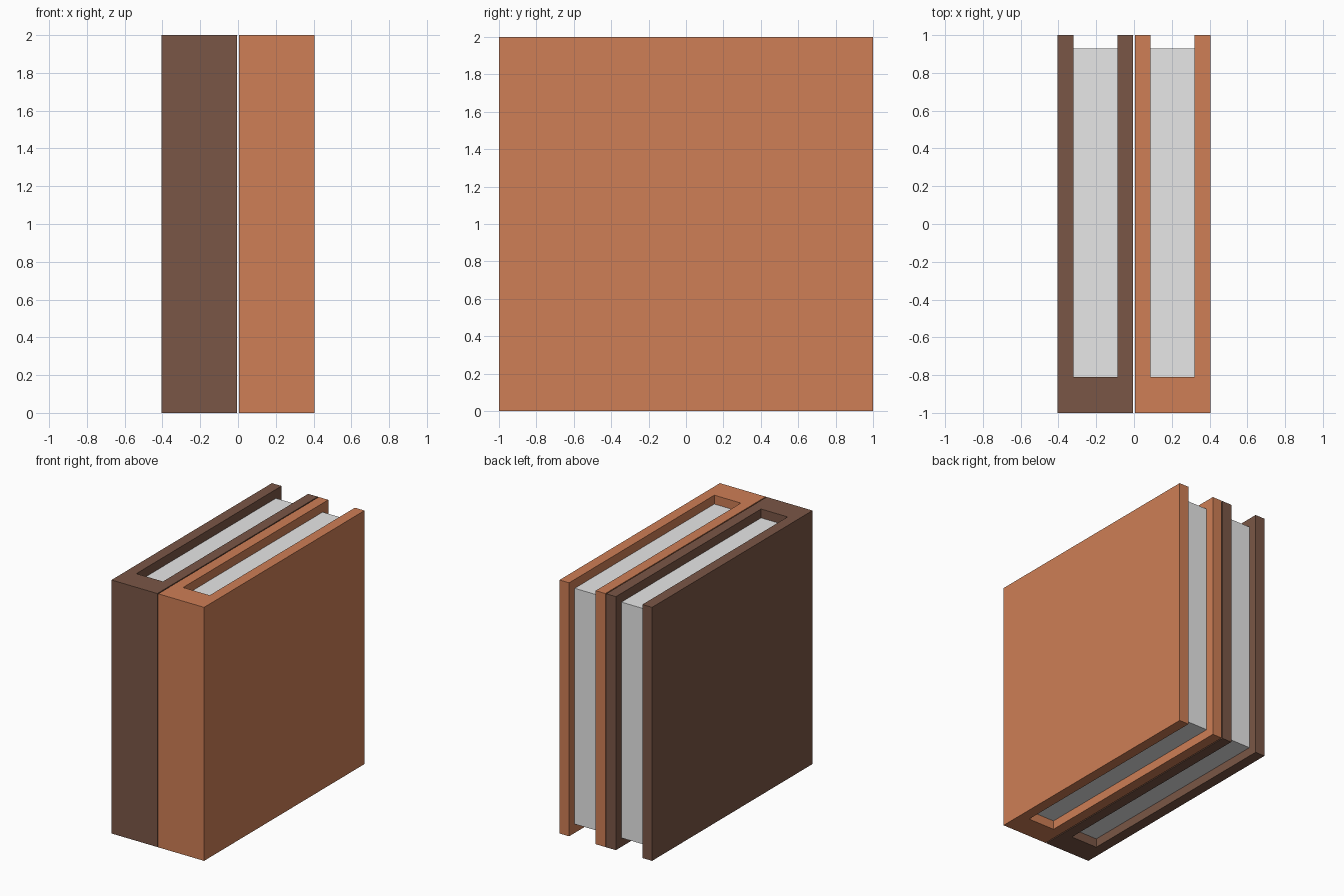
import bpy, bmesh

if "Cube" in bpy.data.objects:
    bpy.data.objects.remove(bpy.data.objects["Cube"])

def material(name, rgb):
    m = bpy.data.materials.new(name)
    m.diffuse_color = (*rgb, 1)
    m.use_nodes = True
    m.node_tree.nodes["Principled BSDF"].inputs["Base Color"].default_value = m.diffuse_color
    return m

tan = material("tan_leather", (0.62, 0.21, 0.092))
brown = material("dark_brown_leather", (0.195, 0.094, 0.061))
paper = material("paper", (0.8, 0.8, 0.8))

def extrude_profile(name, profile, z0, z1, mat):
    """Closed xy outline pulled straight up from z0 to z1."""
    bm = bmesh.new()
    base = bm.faces.new([bm.verts.new((x, y, z0)) for x, y in profile])
    top = bmesh.ops.extrude_face_region(bm, geom=[base])["geom"]
    bmesh.ops.translate(bm, vec=(0, 0, z1 - z0),
                        verts=[g for g in top if isinstance(g, bmesh.types.BMVert)])
    bmesh.ops.recalc_face_normals(bm, faces=bm.faces[:])
    me = bpy.data.meshes.new(name)
    bm.to_mesh(me)
    bm.free()
    me.materials.append(mat)
    ob = bpy.data.objects.new(name, me)
    bpy.context.collection.objects.link(ob)
    return ob

OUT, INN = 0.2, 0.116        # half widths of the cover and the page block
SPINE, PAGE_BACK = -0.81, 0.93

for side, cx, leather in (("left", -0.204, brown), ("right", 0.204, tan)):
    # cover: two boards joined by a thick spine
    cover = [(-OUT, -1), (OUT, -1), (OUT, 1), (INN, 1),
             (INN, SPINE), (-INN, SPINE), (-INN, 1), (-OUT, 1)]
    extrude_profile(side + "_book_cover", [(cx + x, y) for x, y in cover], 0, 2, leather)
    # page block, set back from the cover edges
    pages = [(-INN, SPINE), (INN, SPINE), (INN, PAGE_BACK), (-INN, PAGE_BACK)]
    extrude_profile(side + "_book_pages", [(cx + x, y) for x, y in pages], 0.07, 1.93, paper)
